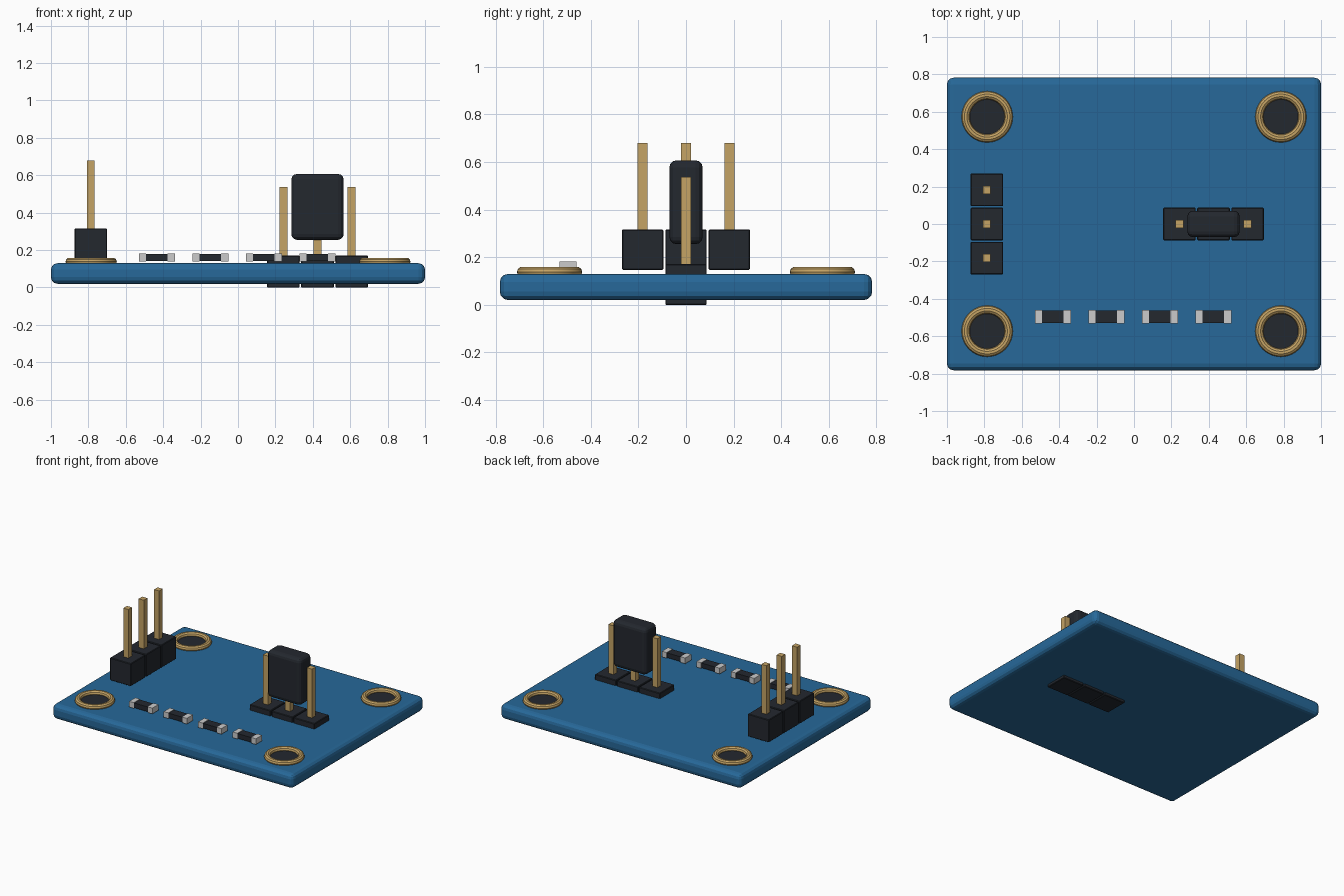
import bpy

if "Cube" in bpy.data.objects:
    bpy.data.objects.remove(bpy.data.objects["Cube"])


def material(name, rgb):
    m = bpy.data.materials.new(name)
    m.diffuse_color = (*rgb, 1)
    m.use_nodes = True
    m.node_tree.nodes["Principled BSDF"].inputs["Base Color"].default_value = m.diffuse_color
    return m


BLUE = material("board_blue", (0.02, 0.14, 0.32))
BLACK = material("plastic_black", (0.017, 0.021, 0.028))
GOLD = material("metal_gold", (0.56, 0.37, 0.13))
SILVER = material("solder_silver", (0.55, 0.56, 0.58))


def box(name, x, y, z, mat, bevel=0, segments=2):
    """Box from (min, max) pairs on each axis, with optional rounded edges."""
    spans = (x, y, z)
    bpy.ops.mesh.primitive_cube_add(size=1, location=[(a + b) / 2 for a, b in spans])
    ob = bpy.context.object
    ob.name = name
    ob.scale = [b - a for a, b in spans]
    bpy.ops.object.transform_apply(location=False, rotation=False, scale=True)
    ob.data.materials.append(mat)
    if bevel:
        mod = ob.modifiers.new("rounded_edges", 'BEVEL')
        mod.width = bevel
        mod.segments = segments
    return ob


def around(c, half):
    return (c - half, c + half)


def header_pin(name, x, y, base, top, tip):
    """One plastic header block with its square pin."""
    box(name + "_block", around(x, 0.087), around(y, 0.087), (base, top), BLACK, 0.004, 1)
    box(name + "_pin", around(x, 0.021), around(y, 0.021), (base + 0.02, tip), GOLD)


# Circuit board
box("circuit_board", (-1, 1), (-0.782, 0.782), (0.02, 0.13), BLUE, 0.035, 3)

# Plated mounting holes at the corners
for sx in (-1, 1):
    for sy in (-1, 1):
        x, y = sx * 0.785, sy * 0.573
        bpy.ops.mesh.primitive_torus_add(major_segments=40, minor_segments=10,
                                         major_radius=0.115, minor_radius=0.022,
                                         location=(x, y, 0.138))
        ring = bpy.context.object
        ring.name = "mounting_ring"
        ring.data.materials.append(GOLD)
        bpy.ops.object.shade_smooth_by_angle()
        bpy.ops.mesh.primitive_cylinder_add(vertices=32, radius=0.1, depth=0.02,
                                            location=(x, y, 0.125))
        hole = bpy.context.object
        hole.name = "mounting_hole"
        hole.data.materials.append(BLACK)

# Connector header and sensor socket, three pins each
for i in (-1, 0, 1):
    header_pin("connector", -0.787, i * 0.182, 0.147, 0.316, 0.68)
    header_pin("socket", 0.425 + i * 0.182, 0, 0.0, 0.171, 0.537)

# Sensor body standing on the middle pin
box("sensor_body", (0.285, 0.565), (-0.07, 0.07), (0.255, 0.607), BLACK, 0.03, 3)

# Row of surface-mount resistors
for i in range(4):
    x = -0.434 + i * 0.286
    box("resistor_body", around(x, 0.065), around(-0.495, 0.033), (0.142, 0.178), BLACK)
    for s in (-1, 1):
        box("resistor_cap", around(x + s * 0.077, 0.019), around(-0.495, 0.036),
            (0.138, 0.181), SILVER)
